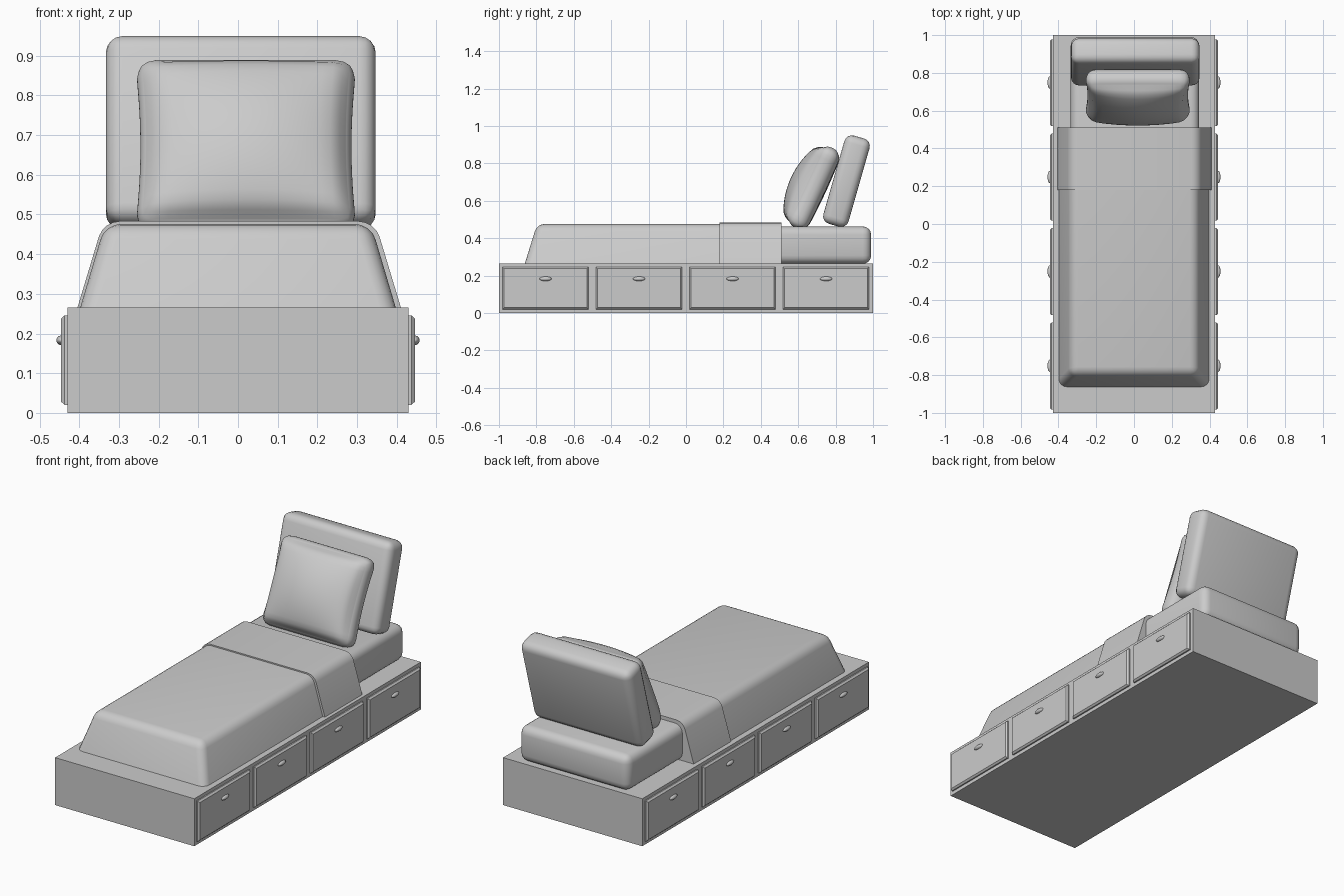
import bpy
import bmesh
import math
from mathutils import Vector, Matrix

if "Cube" in bpy.data.objects:
    bpy.data.objects.remove(bpy.data.objects["Cube"])

grey = bpy.data.materials.new("plain grey")
grey.use_nodes = True
colour = (0.6, 0.6, 0.6, 1)
grey.diffuse_color = colour
grey.node_tree.nodes["Principled BSDF"].inputs["Base Color"].default_value = colour


def finish(name, bm, smooth=None):
    """Turn a bmesh into a named, shaded object."""
    bmesh.ops.recalc_face_normals(bm, faces=bm.faces)
    mesh = bpy.data.meshes.new(name)
    bm.to_mesh(mesh)
    bm.free()
    mesh.materials.append(grey)
    obj = bpy.data.objects.new(name, mesh)
    bpy.context.collection.objects.link(obj)
    if smooth:
        bpy.ops.object.select_all(action="DESELECT")
        obj.select_set(True)
        bpy.context.view_layer.objects.active = obj
        bpy.ops.object.shade_smooth_by_angle(angle=math.radians(smooth))
    return obj


def box(size, centre=(0, 0, 0)):
    bm = bmesh.new()
    bmesh.ops.create_cube(bm, size=1)
    for v in bm.verts:
        v.co = Vector(a * b + c for a, b, c in zip(v.co, size, centre))
    return bm


def cushion(name, size, centre, radius, tilt=0):
    bm = box(size)
    bmesh.ops.bevel(bm, geom=bm.edges[:], offset=radius, segments=4,
                    profile=0.5, affect="EDGES")
    obj = finish(name, bm, 50)
    obj.location = centre
    obj.rotation_euler.x = -math.radians(tilt)
    return obj


# Base
finish("bed_base", box((0.86, 2, 0.265), (0, 0, 0.1325)))

# Drawers with bevelled edges and oval knobs on both sides
for side, label in ((-1, "right"), (1, "left")):
    for i in range(4):
        y = -0.752 + i * 0.5
        bm = box((0.03, 0.46, 0.226), (side * 0.43, y, 0.133))
        outer = [f for f in bm.faces if f.normal.x * side > 0.9]
        bmesh.ops.inset_region(bm, faces=outer, thickness=0.012)
        for v in outer[0].verts:
            v.co.x += side * 0.001
        for v in bm.verts:
            if v not in outer[0].verts[:] and v.co.x * side > 0.44:
                v.co.x -= side * 0.008
        finish(f"{label}_drawer_{i + 1}", bm)

        bm = bmesh.new()
        bmesh.ops.create_uvsphere(bm, u_segments=16, v_segments=10, radius=1)
        bmesh.ops.scale(bm, vec=(0.013, 0.033, 0.012), verts=bm.verts)
        bmesh.ops.translate(bm, vec=(side * 0.445, y + 0.001, 0.183), verts=bm.verts)
        finish(f"{label}_knob_{i + 1}", bm, 60)

# Mattress and back cushion
cushion("mattress", (0.68, 1.76, 0.2), (0.005, 0.11, 0.363), 0.045)
cushion("back_cushion", (0.68, 0.14, 0.49), (0.007, 0.858, 0.705), 0.042, 16)


def cover(name, bottom, top, height, y_front, y_back, slope, rounded, x=0):
    """Sloping bed cover; its front end is rounded or cut straight."""
    bm = box((1, 1, 1))
    for v in bm.verts:
        up = v.co.z > 0
        half = top if up else bottom
        front = v.co.y < 0
        v.co = (x + math.copysign(half, v.co.x),
                y_front + (slope if up else 0) if front else y_back,
                height if up else 0.264)
    edges = []
    for e in bm.edges:
        a, b = (v.co for v in e.verts)
        mid = (a + b) / 2
        along = abs(a.y - b.y) > 0.2 and mid.z > 0.4
        front_end = rounded and max(a.y, b.y) < y_back - 0.1 and mid.z > 0.3
        if along or front_end:
            edges.append(e)
    bmesh.ops.bevel(bm, geom=edges, offset=0.04, segments=4,
                    profile=0.5, affect="EDGES")
    return finish(name, bm, 40)


cover("blanket", 0.398, 0.335, 0.476, -0.862, 0.5, 0.066, True)
cover("folded_blanket_edge", 0.408, 0.342, 0.483, 0.18, 0.51, 0, False, 0.003)

# Plump pillow: rounded box with a bulging front and pinched sides
half = Vector((0.28, 0.058, 0.235))
radius = 0.055
bm = box((2, 2, 2))
bmesh.ops.subdivide_edges(bm, edges=bm.edges[:], cuts=19, use_grid_fill=True)
for v in bm.verts:
    u, w = v.co.x, v.co.z
    p = Vector(a * b for a, b in zip(v.co, half))
    core = Vector(max(r - h, min(h - r, c)) for c, h, r in zip(p, half, [radius] * 3))
    q = core + (p - core).normalized() * radius
    bulge = (1 - u * u) ** 0.8 * (1 - w * w) ** 0.8
    q.y += -0.075 * bulge if v.co.y < 0 else 0.01 * bulge
    q.x *= 1 - 0.05 * (1 - w * w)
    v.co = q
turn = Matrix.Rotation(-math.radians(25), 4, "X")
place = Matrix.Translation((0.02, 0.672, 0.675))
bmesh.ops.transform(bm, matrix=place @ turn @ Matrix.Translation((0, 0.012, 0)),
                    verts=bm.verts)
finish("pillow", bm, 60)
